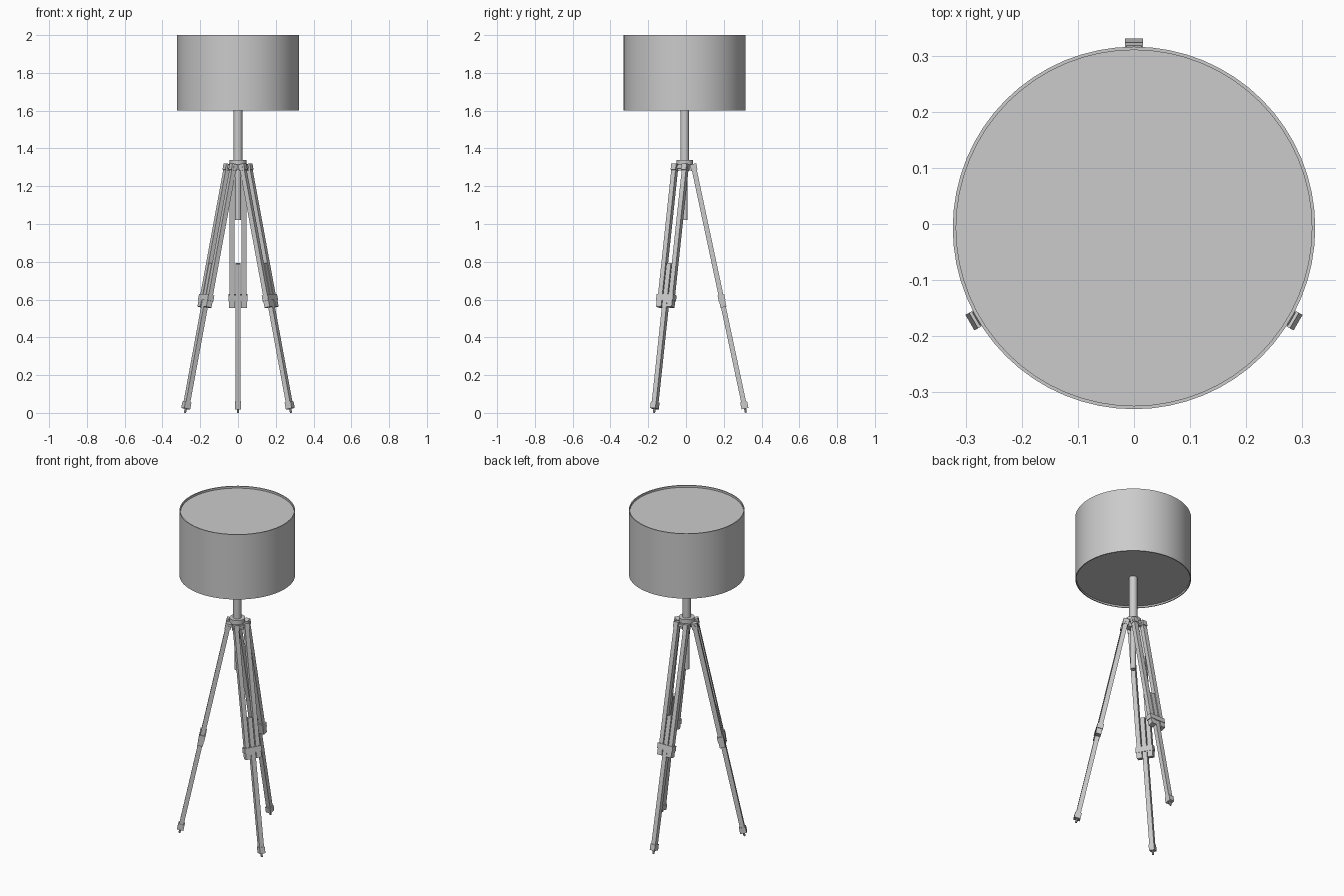
import bpy, bmesh, math
from mathutils import Matrix

cube = bpy.data.objects.get("Cube")
if cube:
    bpy.data.objects.remove(cube, do_unlink=True)

grey = bpy.data.materials.new("light_grey")
grey.use_nodes = True
grey.diffuse_color = (0.6, 0.6, 0.6, 1)
grey.node_tree.nodes["Principled BSDF"].inputs["Base Color"].default_value = (0.6, 0.6, 0.6, 1)

CENTRE = Matrix.Translation((0, -0.007, 0))


def finish(name, bm, matrix, smooth=False):
    bmesh.ops.recalc_face_normals(bm, faces=bm.faces)
    mesh = bpy.data.meshes.new(name)
    bm.to_mesh(mesh)
    bm.free()
    mesh.materials.append(grey)
    obj = bpy.data.objects.new(name, mesh)
    bpy.context.collection.objects.link(obj)
    obj.matrix_world = matrix
    if smooth:
        bpy.ops.object.select_all(action='DESELECT')
        obj.select_set(True)
        bpy.context.view_layer.objects.active = obj
        bpy.ops.object.shade_smooth_by_angle(angle=math.radians(35))
    return obj


def lathe(name, profile, steps, matrix=CENTRE):
    bm = bmesh.new()
    verts = [bm.verts.new((r, 0, z)) for r, z in profile]
    edges = [bm.edges.new(pair) for pair in zip(verts, verts[1:])]
    bmesh.ops.spin(bm, geom=verts + edges, cent=(0, 0, 0), axis=(0, 0, 1),
                   angle=math.tau, steps=steps)
    bmesh.ops.remove_doubles(bm, verts=bm.verts, dist=0.0001)
    return finish(name, bm, matrix, True)


def box(name, x, half_x, half_y, z0, z1, matrix):
    bm = bmesh.new()
    bmesh.ops.create_cube(bm, size=1, matrix=Matrix.Translation((x, 0, (z0 + z1) / 2))
                          @ Matrix.Diagonal((2 * half_x, 2 * half_y, z1 - z0, 1)))
    return finish(name, bm, matrix)


def rod(name, radius, z0, z1, matrix, sides=16):
    return lathe(name, [(0, z0), (radius, z0), (radius, z1), (0, z1)], sides, matrix)


# Drum shade with recessed top and bottom panels
R, r = 0.323, 0.317
lathe("shade", [(0, 1.61), (r, 1.61), (r, 1.6), (R, 1.6),
                (R, 2), (r, 2), (r, 1.988), (0, 1.988)], 64)

# Centre pole and hub
rod("upper_pole", 0.023, 1.33, 1.612, CENTRE, 24)
rod("lower_pole", 0.016, 1.02, 1.34, CENTRE, 24)
rod("hub_cap", 0.044, 1.312, 1.34, CENTRE, 32)
rod("hub_core", 0.03, 1.285, 1.312, CENTRE, 24)

# Three telescopic legs, each built along its own tilted axis
TILT = math.radians(12)
for side, degrees in (("back", 0), ("left", -120), ("right", 120)):
    turn = CENTRE @ Matrix.Rotation(math.radians(degrees), 4, 'Z')
    leg = turn @ Matrix.Translation((0, 0.048, 1.3)) @ Matrix.Rotation(TILT, 4, 'X')

    # Hub tab and hinge pin
    box(side + "_hub_tab", 0, 0.015, 0.014, -0.016, 0.014,
        turn @ Matrix.Translation((0, 0.038, 1.3)))
    rod(side + "_hinge_pin", 0.007, -0.05, 0.05, leg @ Matrix.Rotation(math.pi / 2, 4, 'Y'))

    # Paired upper rails with end caps and clamp sleeves
    for label, s in (("a", -1), ("b", 1)):
        x = 0.032 * s
        box(f"{side}_rail_{label}", x, 0.013, 0.013, -0.75, 0.012, leg)
        box(f"{side}_rail_cap_{label}", x, 0.015, 0.017, -0.016, 0.018, leg)
        box(f"{side}_sleeve_{label}", x, 0.0155, 0.016, -0.757, -0.7, leg)

    # Clamp strap, sliding lower bar, foot and peg
    box(side + "_clamp", 0, 0.051, 0.018, -0.722, -0.69, leg)
    box(side + "_lower_bar", 0, 0.0135, 0.013, -1.3, -0.521, leg)
    box(side + "_foot", 0, 0.016, 0.0185, -1.306, -1.27, leg)
    rod(side + "_peg", 0.006, -1.328, -1.3, leg, 10)
